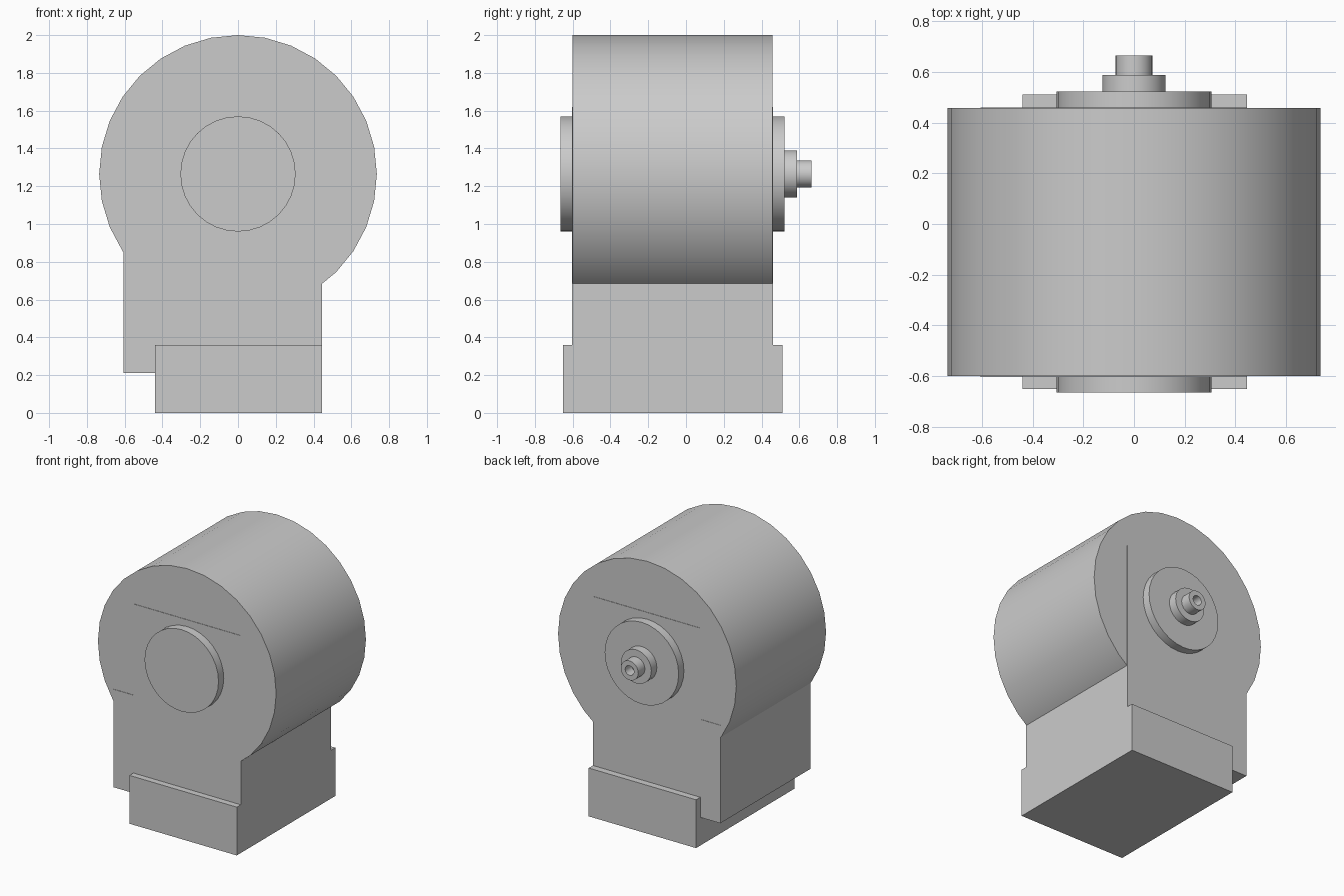
import bpy, bmesh, math

old = bpy.data.objects.get("Cube")
if old:
    bpy.data.objects.remove(old, do_unlink=True)

AXIS_Z = 1.265

grey = bpy.data.materials.new("light grey")
grey.use_nodes = True
grey.diffuse_color = (0.6, 0.6, 0.6, 1)
grey.node_tree.nodes["Principled BSDF"].inputs["Base Color"].default_value = (0.6, 0.6, 0.6, 1)


def finish(bm, name, smooth=False):
    """Turn a bmesh into a named grey object."""
    bmesh.ops.recalc_face_normals(bm, faces=bm.faces)
    mesh = bpy.data.meshes.new(name)
    bm.to_mesh(mesh)
    bm.free()
    mesh.materials.append(grey)
    obj = bpy.data.objects.new(name, mesh)
    bpy.context.collection.objects.link(obj)
    if smooth:
        bpy.ops.object.select_all(action='DESELECT')
        obj.select_set(True)
        bpy.context.view_layer.objects.active = obj
        bpy.ops.object.shade_smooth_by_angle(angle=math.radians(30))
    return obj


def extrude_y(name, outline, y0, y1):
    """Extrude an (x, z) outline from y0 to y1."""
    bm = bmesh.new()
    face = bm.faces.new([bm.verts.new((x, y0, z)) for x, z in outline])
    new = bmesh.ops.extrude_face_region(bm, geom=[face])["geom"]
    verts = [v for v in new if isinstance(v, bmesh.types.BMVert)]
    bmesh.ops.translate(bm, verts=verts, vec=(0, y1 - y0, 0))
    return finish(bm, name)


def lathe_y(name, profile, sides=32):
    """Revolve a (radius, y) profile about the motor axis, closing both ends."""
    bm = bmesh.new()
    rings = []
    for r, y in profile:
        angles = [2 * math.pi * i / sides for i in range(sides)]
        rings.append([bm.verts.new((r * math.sin(a), y, AXIS_Z + r * math.cos(a)))
                      for a in angles])
    for a, b in zip(rings, rings[1:]):
        for i in range(sides):
            j = (i + 1) % sides
            bm.faces.new((a[i], a[j], b[j], b[i]))
    bm.faces.new(rings[0])
    bm.faces.new(rings[-1])
    return finish(bm, name, smooth=True)


# Round drum
lathe_y("drum", [(0.735, -0.6), (0.735, 0.457)])

# Stepped housing, a hair proud of the drum ends
extrude_y("housing", [(-0.44, 0.1), (0.445, 0.1), (0.445, 1.62), (-0.44, 1.62),
                      (-0.44, 0.94), (-0.605, 0.94), (-0.605, 0.21), (-0.44, 0.21)],
          -0.603, 0.46)

# Foot block
extrude_y("foot", [(-0.44, 0), (0.445, 0), (0.445, 0.36), (-0.44, 0.36)], -0.65, 0.51)

# End caps
lathe_y("front_cap", [(0.305, -0.665), (0.305, -0.59)])
lathe_y("back_cap", [(0.305, 0.45), (0.305, 0.522)])

# Stepped output shaft with a bored tip
lathe_y("shaft", [(0.125, 0.51), (0.125, 0.587), (0.072, 0.587), (0.072, 0.665),
                  (0.036, 0.665), (0.036, 0.59)])
